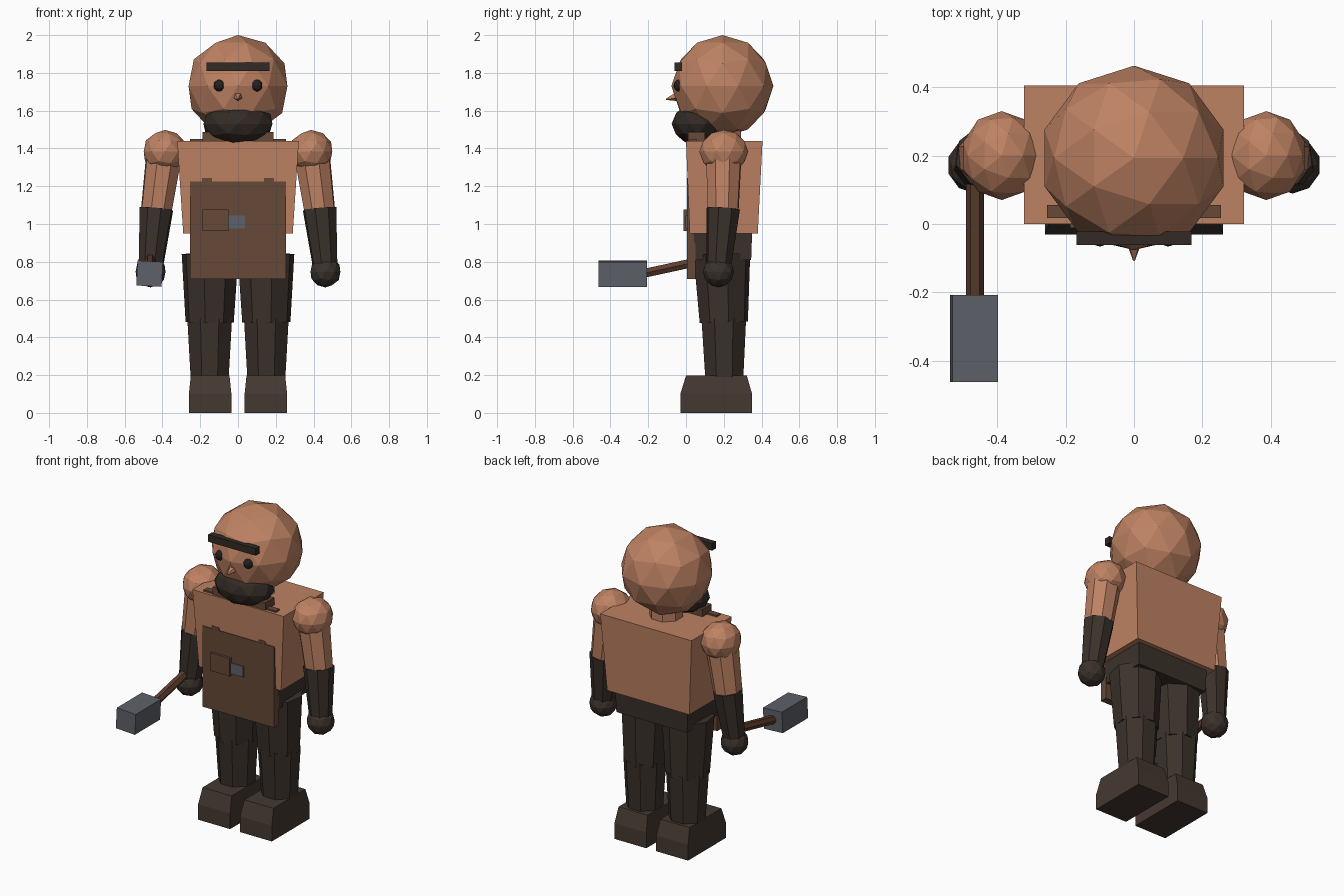
import bpy, bmesh, math
from mathutils import Vector, Matrix

if "Cube" in bpy.data.objects:
    bpy.data.objects.remove(bpy.data.objects["Cube"])


def material(name, rgb):
    m = bpy.data.materials.new(name)
    m.diffuse_color = (*rgb, 1)
    m.use_nodes = True
    m.node_tree.nodes["Principled BSDF"].inputs["Base Color"].default_value = m.diffuse_color
    return m


SKIN = material("skin", (0.515, 0.223, 0.124))
APRON = material("apron_leather", (0.133, 0.066, 0.039))
CLOTH = material("dark_cloth", (0.044, 0.031, 0.024))
BOOT = material("boot_leather", (0.060, 0.040, 0.031))
HAIR = material("hair", (0.032, 0.023, 0.018))
STEEL = material("steel", (0.112, 0.120, 0.143))
WOOD = material("wood", (0.110, 0.048, 0.027))
EYE = material("eye_black", (0.018, 0.015, 0.015))


def finish(name, bm, mat):
    bmesh.ops.recalc_face_normals(bm, faces=bm.faces[:])
    me = bpy.data.meshes.new(name)
    bm.to_mesh(me)
    bm.free()
    me.materials.append(mat)
    ob = bpy.data.objects.new(name, me)
    bpy.context.collection.objects.link(ob)
    return ob


def tiers(name, mat, levels):
    """Stack of rectangles (z, x0, x1, y0, y1) joined into a closed block."""
    bm = bmesh.new()
    rings = [[bm.verts.new(p) for p in
              ((x0, y0, z), (x1, y0, z), (x1, y1, z), (x0, y1, z))]
             for z, x0, x1, y0, y1 in levels]
    bm.faces.new(rings[0])
    bm.faces.new(rings[-1])
    for a, b in zip(rings, rings[1:]):
        for i in range(4):
            j = (i + 1) % 4
            bm.faces.new((a[i], a[j], b[j], b[i]))
    return finish(name, bm, mat)


def box(name, mat, x0, x1, y0, y1, z0, z1):
    return tiers(name, mat, [(z0, x0, x1, y0, y1), (z1, x0, x1, y0, y1)])


def ball(name, mat, centre, radii, sub=2):
    bm = bmesh.new()
    bmesh.ops.create_icosphere(
        bm, subdivisions=sub, radius=1,
        matrix=Matrix.Translation(centre) @ Matrix.Diagonal((*radii, 1)))
    return finish(name, bm, mat)


def limb(name, mat, start, end, r0, r1, sides=8):
    """Tapered prism running from start to end."""
    a, b = Vector(start), Vector(end)
    turn = (b - a).to_track_quat('Z', 'Y').to_matrix().to_4x4()
    bm = bmesh.new()
    bmesh.ops.create_cone(
        bm, cap_ends=True, segments=sides, radius1=r0, radius2=r1,
        depth=(b - a).length,
        matrix=Matrix.Translation((a + b) / 2) @ turn
        @ Matrix.Rotation(math.pi / sides, 4, 'Z'))
    return finish(name, bm, mat)


# Head and face
ball("head", SKIN, (0, 0.193, 1.73), (0.275, 0.27, 0.27))
ball("beard", HAIR, (0, 0.062, 1.53), (0.192, 0.138, 0.113))
box("brow", HAIR, -0.168, 0.168, -0.062, -0.022, 1.81, 1.855)
limb("nose", SKIN, (0, -0.035, 1.68), (0, -0.107, 1.66), 0.032, 0.003, 5)
limb("neck", SKIN, (0, 0.2, 1.4), (0, 0.2, 1.52), 0.1, 0.1)

# Torso and hips
tiers("torso", SKIN, [(0.95, -0.29, 0.29, 0.02, 0.38),
                      (1.44, -0.322, 0.322, 0, 0.405)])
tiers("hips", CLOTH, [(0.81, -0.25, 0.25, 0.05, 0.345),
                      (0.955, -0.255, 0.255, 0.04, 0.35)])

# Apron with collar, pocket and buckle
box("apron", APRON, -0.255, 0.253, 0.004, 0.05, 0.71, 1.225)
box("apron_collar", APRON, -0.187, 0.187, 0.01, 0.1, 1.43, 1.488)
box("apron_yoke", APRON, -0.255, 0.255, 0.018, 0.056, 1.42, 1.45)
box("apron_pocket", APRON, -0.187, -0.05, -0.012, 0.02, 0.963, 1.077)
box("buckle", STEEL, -0.052, 0.038, -0.003, 0.02, 0.977, 1.045)

# Mirrored parts
for side, s in (("left", -1), ("right", 1)):
    ball(side + "_eye", EYE, (s * 0.1, -0.038, 1.733), (0.03, 0.028, 0.032))
    x0, x1 = sorted((s * 0.138, s * 0.19))
    box(side + "_apron_strap", APRON, x0, x1, 0.005, 0.03, 1.2, 1.243)

    # Arm
    ball(side + "_shoulder", SKIN, (s * 0.387, 0.2, 1.383),
         (0.118, 0.13, 0.115))
    limb(side + "_upper_arm", SKIN, (s * 0.39, 0.2, 1.38),
         (s * 0.432, 0.197, 1.075), 0.1, 0.086)
    limb(side + "_forearm", CLOTH, (s * 0.432, 0.197, 1.08),
         (s * 0.463, 0.173, 0.76), 0.092, 0.066)
    ball(side + "_hand", CLOTH, (s * 0.463, 0.172, 0.747),
         (0.083, 0.083, 0.083))

    # Leg
    limb(side + "_thigh", CLOTH, (s * 0.148, 0.19, 0.84),
         (s * 0.15, 0.2, 0.48), 0.153, 0.13)
    limb(side + "_shin", CLOTH, (s * 0.15, 0.2, 0.5),
         (s * 0.15, 0.203, 0.17), 0.128, 0.108)

    # Boot
    levels = []
    for z, i, o, y0, y1 in ((0, 0.035, 0.26, -0.03, 0.35),
                            (0.1, 0.035, 0.26, -0.03, 0.35),
                            (0.197, 0.045, 0.25, 0, 0.322)):
        lo, hi = sorted((s * i, s * o))
        levels.append((z, lo, hi, y0, y1))
    tiers(side + "_boot", BOOT, levels)

# Hammer held in the left-hand side fist
limb("hammer_handle", WOOD, (-0.465, 0.18, 0.826), (-0.465, -0.24, 0.735),
     0.027, 0.027, 6)
bm = bmesh.new()
bmesh.ops.create_cube(
    bm, size=1,
    matrix=Matrix.Translation((-0.468, -0.335, 0.737))
    @ Matrix.Rotation(math.radians(3), 4, 'Y')
    @ Matrix.Diagonal((0.134, 0.255, 0.132, 1)))
finish("hammer_head", bm, STEEL)
